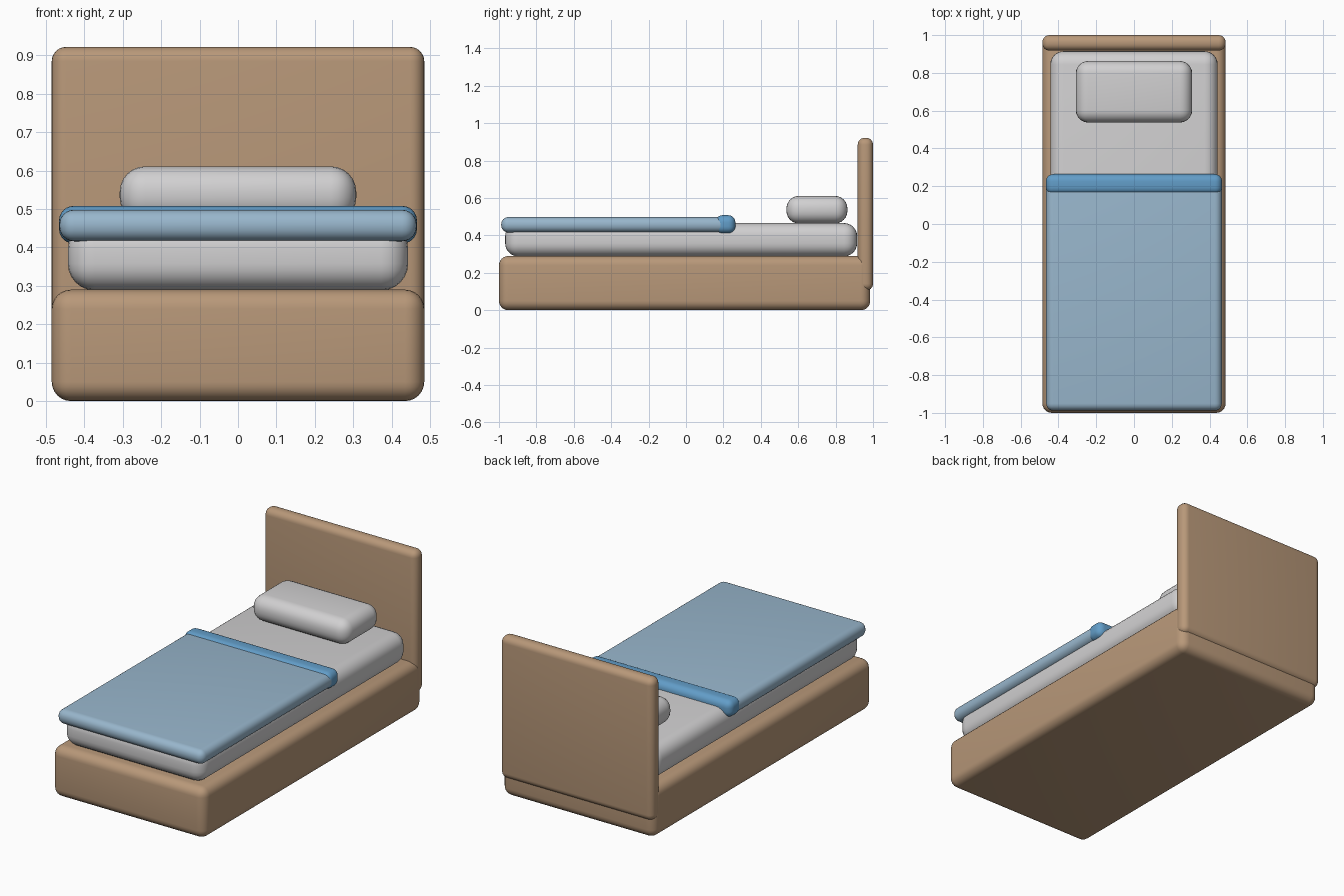
import bpy
import math

if "Cube" in bpy.data.objects:
    bpy.data.objects.remove(bpy.data.objects["Cube"])


def material(name, rgb):
    """Flat colour given as 0-255 display values."""
    mat = bpy.data.materials.new(name)
    lin = [((c / 255 + 0.055) / 1.055) ** 2.4 for c in rgb]
    mat.diffuse_color = (*lin, 1)
    mat.use_nodes = True
    mat.node_tree.nodes["Principled BSDF"].inputs["Base Color"].default_value = mat.diffuse_color
    return mat


wood = material("warm wood", (184, 152, 121))
linen = material("pale grey linen", (209, 208, 209))
blue = material("soft blue", (152, 182, 204))
deep_blue = material("deep blue", (98, 157, 200))


def rounded_box(name, half_x, y, z, radius, mat):
    """Box centred on x, with rounded edges and smooth shading."""
    bpy.ops.mesh.primitive_cube_add(
        size=1, location=(0, sum(y) / 2, sum(z) / 2))
    obj = bpy.context.object
    obj.name = name
    obj.scale = (2 * half_x, y[1] - y[0], z[1] - z[0])
    bpy.ops.object.transform_apply(location=False, rotation=False, scale=True)
    obj.data.materials.append(mat)
    bevel = obj.modifiers.new("rounding", 'BEVEL')
    bevel.width = radius
    bevel.segments = 6
    bevel.limit_method = 'NONE'
    bpy.ops.object.modifier_apply(modifier="rounding")
    bpy.ops.object.shade_smooth_by_angle(angle=math.radians(35))
    return obj


# Wooden frame
rounded_box("bed_base", 0.485, (-1.0, 0.985), (0.0, 0.29), 0.05, wood)
rounded_box("headboard", 0.485, (0.918, 1.0), (0.105, 0.922), 0.037, wood)

# Bedding
rounded_box("mattress", 0.443, (-0.967, 0.915), (0.288, 0.466), 0.07, linen)
rounded_box("pillow", 0.308, (0.537, 0.863), (0.464, 0.611), 0.066, linen)
rounded_box("blanket", 0.465, (-0.988, 0.22), (0.416, 0.498), 0.038, blue)
rounded_box("blanket_fold", 0.466, (0.157, 0.264), (0.41, 0.508), 0.038, deep_blue)
